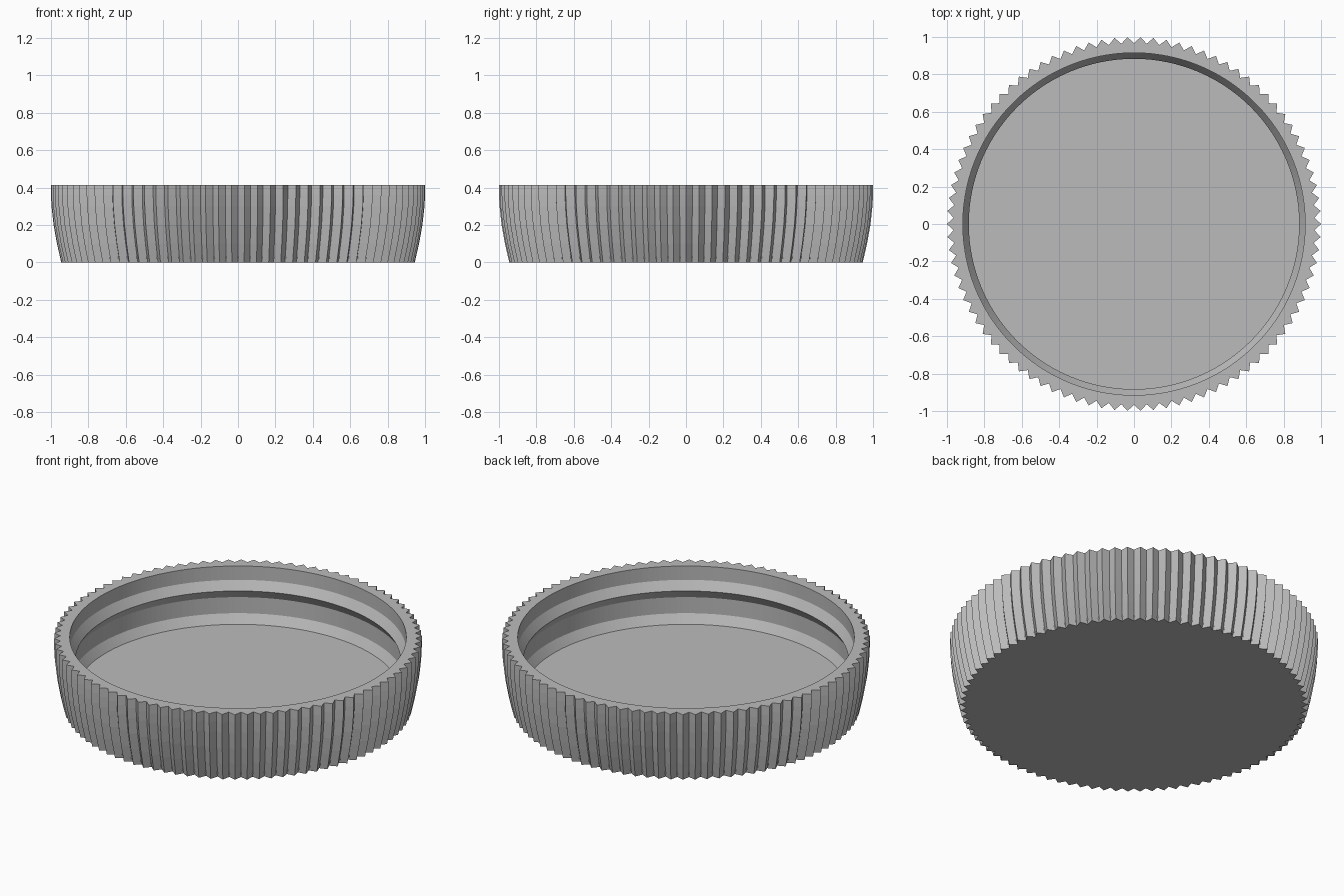
import bpy, bmesh, math

TEETH = 90
SEG = TEETH * 2
TOOTH_DEPTH = 0.034
HEIGHT = 0.415
FLOOR = 0.08
WALL_R = 0.915
CREST_R = 0.883

cube = bpy.data.objects.get("Cube")
if cube:
    bpy.data.objects.remove(cube, do_unlink=True)

grey = bpy.data.materials.new("plain_grey")
grey.use_nodes = True
colour = (0.5, 0.5, 0.5, 1)
grey.diffuse_color = colour
grey.node_tree.nodes["Principled BSDF"].inputs["Base Color"].default_value = colour


def ring(bm, r, z, toothed=False):
    """One loop of vertices; toothed loops drop every second vertex inward."""
    verts = []
    for i in range(SEG):
        a = math.tau * i / SEG
        rad = r - TOOTH_DEPTH if toothed and i % 2 else r
        verts.append(bm.verts.new((rad * math.cos(a), rad * math.sin(a), z)))
    return verts


def bridge(bm, lower, upper):
    for i in range(SEG):
        j = (i + 1) % SEG
        bm.faces.new((lower[i], lower[j], upper[j], upper[i]))


def finish(bm, name):
    bmesh.ops.recalc_face_normals(bm, faces=bm.faces)
    mesh = bpy.data.meshes.new(name)
    bm.to_mesh(mesh)
    bm.free()
    mesh.materials.append(grey)
    obj = bpy.data.objects.new(name, mesh)
    bpy.context.collection.objects.link(obj)
    return obj


# Ribbed cap: bowed toothed outside, flat rim, round inner wall and floor
bm = bmesh.new()
outer = [(0.945, 0), (0.968, 0.1), (0.986, 0.2), (0.997, 0.3), (1.0, 0.36), (1.0, HEIGHT)]
loops = [ring(bm, r, z, True) for r, z in outer]
loops += [ring(bm, WALL_R, z) for z in (HEIGHT, FLOOR)]
for a, b in zip(loops, loops[1:]):
    bridge(bm, a, b)
bm.faces.new(loops[0])
bm.faces.new(loops[-1])
finish(bm, "ribbed_cap")


# Thread ridges on the inner wall; the lower one runs into the floor
def ridge(name, crest, half):
    bm = bmesh.new()
    back = WALL_R + 0.005
    section = [(back, crest + half), (CREST_R, crest), (back, crest - half)]
    loops = [ring(bm, r, z) for r, z in section]
    for a, b in zip(loops, loops[1:] + loops[:1]):
        bridge(bm, a, b)
    finish(bm, name)


ridge("upper_thread", 0.28, 0.06)
ridge("lower_thread", FLOOR, 0.06)
